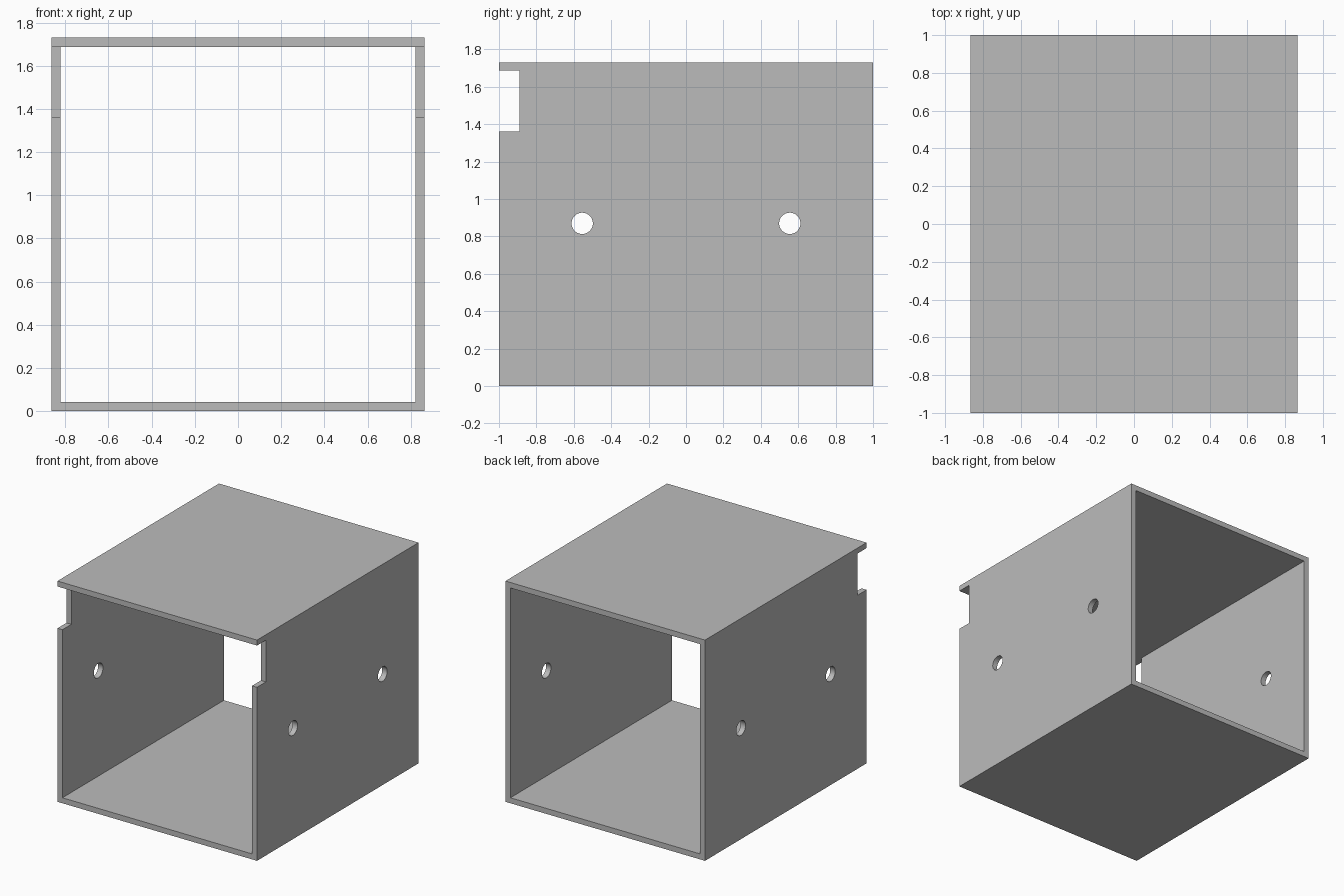
import bpy
import math

if "Cube" in bpy.data.objects:
    bpy.data.objects.remove(bpy.data.objects["Cube"], do_unlink=True)

WIDTH, DEPTH, HEIGHT = 1.73, 2.0, 1.73
WALL = 0.043
MID = HEIGHT / 2

grey = bpy.data.materials.new("plain grey")
grey.use_nodes = True
colour = (0.5, 0.5, 0.5, 1)
grey.diffuse_color = colour
grey.node_tree.nodes["Principled BSDF"].inputs["Base Color"].default_value = colour


def block(name, size, centre):
    bpy.ops.mesh.primitive_cube_add(size=1, location=centre)
    ob = bpy.context.object
    ob.name = name
    ob.scale = size
    bpy.ops.object.transform_apply(location=False, rotation=False, scale=True)
    ob.data.materials.append(grey)
    return ob


def cut(target, cutter):
    mod = target.modifiers.new("cut", "BOOLEAN")
    mod.operation = "DIFFERENCE"
    mod.solver = "EXACT"
    mod.object = cutter
    bpy.context.view_layer.objects.active = target
    bpy.ops.object.modifier_apply(modifier=mod.name)
    bpy.data.objects.remove(cutter, do_unlink=True)


# Square sleeve, open at front and back
shell = block("box_sleeve", (WIDTH, DEPTH, HEIGHT), (0, 0, MID))
cut(shell, block("bore", (WIDTH - 2 * WALL, DEPTH + 1, HEIGHT - 2 * WALL), (0, 0, MID)))

# Notches in the front edge of both side walls, right under the top
top, bottom, back = HEIGHT - WALL, 1.36, -0.89
for side in (-1, 1):
    cut(shell, block("notch", (0.2, 0.4, top - bottom),
                     (side * WIDTH / 2, back - 0.2, (top + bottom) / 2)))

# Two round holes straight through both side walls
for y in (-0.555, 0.555):
    bpy.ops.mesh.primitive_cylinder_add(
        vertices=48, radius=0.057, depth=WIDTH + 1,
        location=(0, y, 0.87), rotation=(0, math.pi / 2, 0))
    drill = bpy.context.object
    drill.data.materials.append(grey)
    cut(shell, drill)

# Smooth hole walls, sharp box edges
bpy.ops.object.select_all(action="DESELECT")
shell.select_set(True)
bpy.context.view_layer.objects.active = shell
bpy.ops.object.shade_smooth_by_angle(angle=math.radians(30))
